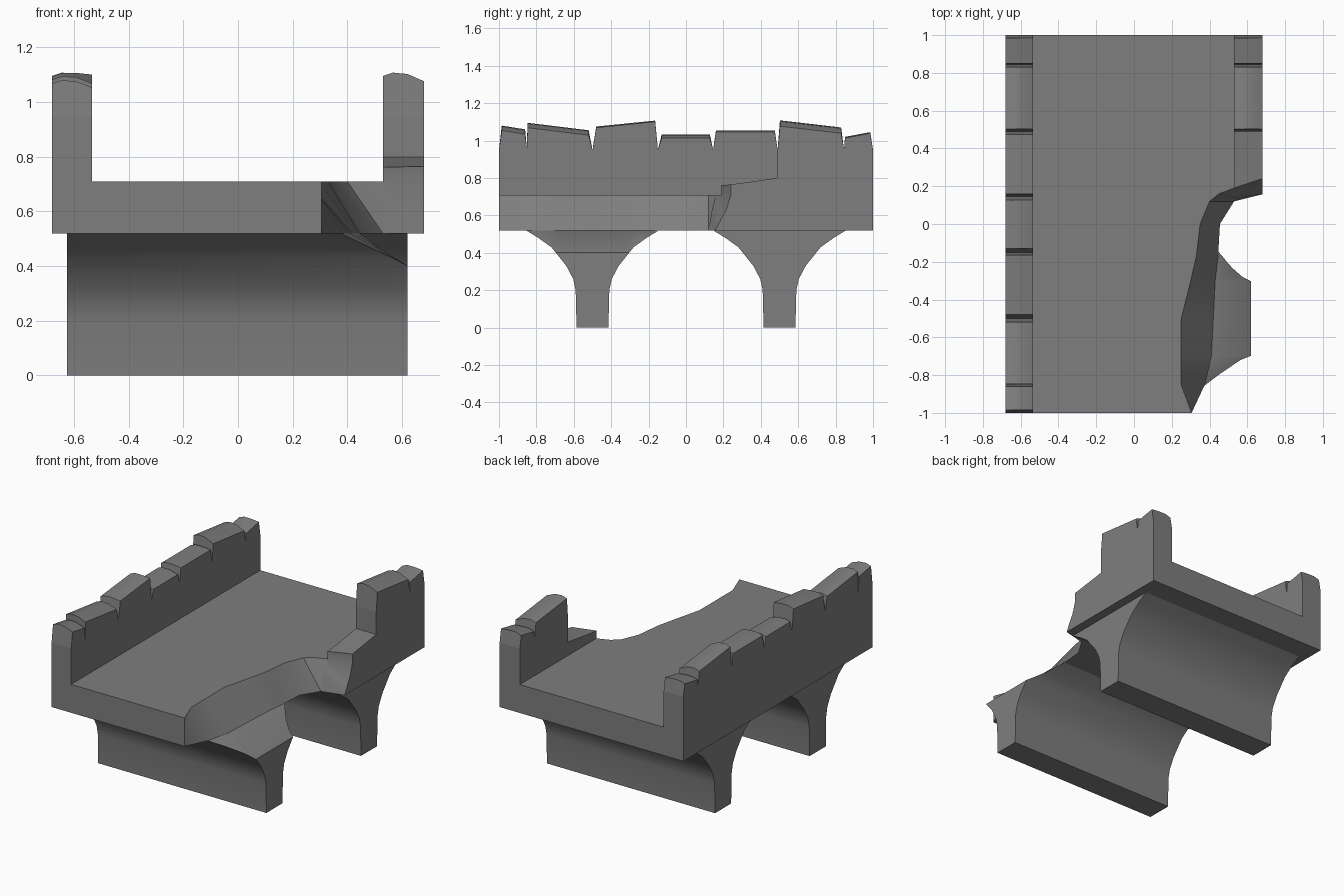
import bpy, bmesh

if "Cube" in bpy.data.objects:
    bpy.data.objects.remove(bpy.data.objects["Cube"])

stone = bpy.data.materials.new("grey stone")
stone.diffuse_color = (0.21, 0.21, 0.21, 1)
stone.use_nodes = True
stone.node_tree.nodes["Principled BSDF"].inputs["Base Color"].default_value = stone.diffuse_color


def loft(name, rings):
    """Closed solid through rings of equal point count."""
    bm = bmesh.new()
    vs = [[bm.verts.new(p) for p in r] for r in rings]
    n = len(rings[0])
    for a, b in zip(vs, vs[1:]):
        for i in range(n):
            j = (i + 1) % n
            bm.faces.new((a[i], a[j], b[j], b[i]))
    bm.faces.new(vs[0][::-1])
    bm.faces.new(vs[-1])
    bmesh.ops.recalc_face_normals(bm, faces=bm.faces)
    me = bpy.data.meshes.new(name)
    bm.to_mesh(me)
    bm.free()
    me.materials.append(stone)
    ob = bpy.data.objects.new(name, me)
    bpy.context.collection.objects.link(ob)
    return ob


def prism_x(name, prof, x0, x1):
    return loft(name, [[(x, y, z) for y, z in prof] for x in (x0, x1)])


def activate(ob):
    bpy.ops.object.select_all(action='DESELECT')
    ob.select_set(True)
    bpy.context.view_layer.objects.active = ob


# Roadway with the intact left parapet (L section)
section = [(-.68, .52), (.53, .52), (.53, .71), (-.535, .71), (-.535, .95), (-.68, .95)]
deck = loft("deck_and_left_wall", [[(x, y, z) for x, z in section] for y in (-1, 1)])

# Broken right parapet
wall = prism_x("broken_right_wall", [(.08, .52), (1, .52), (1, .95), (.49, .95),
                                     (.49, .80), (.24, .765), (.08, .755)], .53, .68)

# Piers flaring into half arches
half = [(.085, 0), (.09, .2), (.103, .26), (.14, .33), (.22, .43), (.29, .48), (.355, .52)]
piers = []
for label, c in (("front", -.5), ("back", .5)):
    prof = [(c + d, z) for d, z in half] + [(c - d, z) for d, z in reversed(half)]
    piers.append(prism_x(label + "_pier", prof, -.625, .62))

# Collapsed corner: stations of (y, break at road top, break at road underside)
stations = [(-1.05, .32, .32), (-1, .305, .305), (-.85, .25, .375), (-.7, .25, .41),
            (-.5, .25, .42), (-.3, .30, .43), (-.17, .33, .445), (0, .35, .455),
            (.12, .40, .53), (.16, .45, .69), (.19, .53, .76), (.24, .68, .86), (.26, .74, .9)]
rings = []
for y, xt, xm in stations:
    xe = max(.622, xm + .05)
    rings.append([(xt, y, 1.5), (xt, y, .71), (xm, y, .52), (xe, y, .40),
                  (1.3, y, .38), (1.3, y, 1.5)])
cutter = loft("break_cutter", rings)
cutter.hide_render = True
for ob in (deck, wall, piers[0]):
    activate(ob)
    mod = ob.modifiers.new("break", 'BOOLEAN')
    mod.operation = 'DIFFERENCE'
    mod.solver = 'EXACT'
    mod.object = cutter
    bpy.ops.object.modifier_apply(modifier=mod.name)
bpy.data.objects.remove(cutter)

# Uneven cap stones: base y range, top y range, top heights, tilt down to the right
caps = [(-1, -.85, -.985, -.86, 1.08, 1.06, .02), (-.85, -.5, -.848, -.52, 1.095, 1.055, .02),
        (-.5, -.15, -.48, -.165, 1.075, 1.107, 0), (-.15, .145, -.13, .128, 1.033, 1.033, .013),
        (.145, .49, .16, .475, 1.053, 1.053, 0), (.49, .845, .502, .83, 1.108, 1.07, .025),
        (.845, 1, .85, .985, 1.02, 1.045, 0)]


def cap_stone(name, xa, xb, c):
    y0, y1, t0, t1, z0, z1, tilt = c
    w = xb - xa
    steps = [(0, .012), (.25, 0), (.6, tilt * .2), (1, tilt + .006)]   # domed across
    rings = []
    for base, top, z in ((y0, t0, z0), (y1, t1, z1)):
        ring = [(xa, base, .95)]
        ring += [(xa + w * f, top, z - d) for f, d in steps]
        rings.append(ring + [(xb, base, .95)])
    return loft(name, rings)


for i, c in enumerate(caps):
    cap_stone("left_cap_stone_%d" % i, -.68, -.535, c)
    if c[0] > .4:
        cap_stone("right_cap_stone_%d" % i, .53, .68, c)

# Soft arches and cap domes, crisp corners
for ob in list(bpy.context.collection.objects):
    activate(ob)
    bpy.ops.object.shade_smooth_by_angle(angle=0.6)
